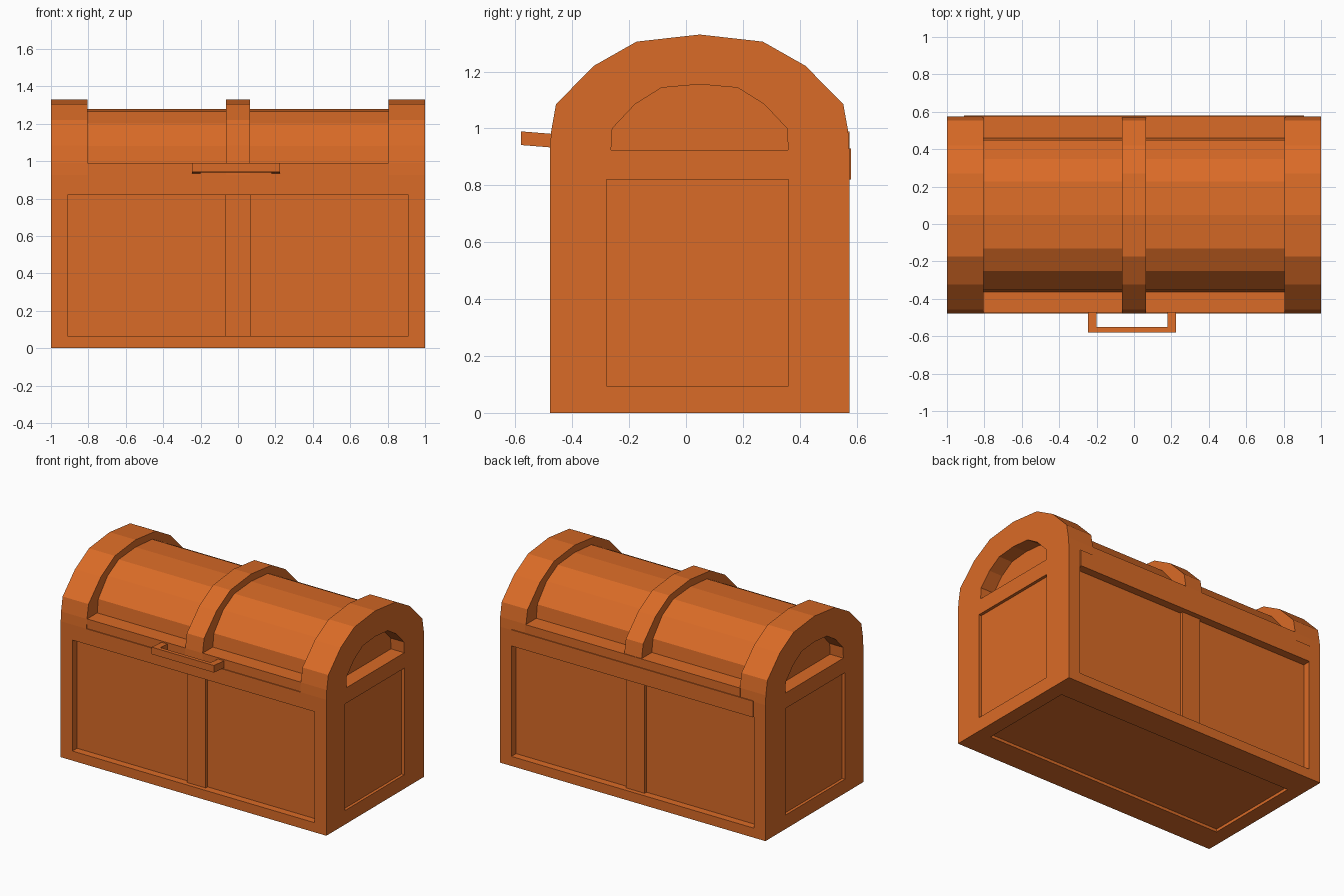
import bpy, bmesh
from mathutils import Vector

if "Cube" in bpy.data.objects:
    bpy.data.objects.remove(bpy.data.objects["Cube"], do_unlink=True)

wood = bpy.data.materials.new("orange_wood")
wood.use_nodes = True
COLOUR = (0.70, 0.147, 0.02, 1)
wood.diffuse_color = COLOUR
wood.node_tree.nodes["Principled BSDF"].inputs["Base Color"].default_value = COLOUR

MID = 0.048  # depth of the lid's centre line


def prism(name, points, vector):
    """Extrude a closed outline of 3D points along a vector."""
    bm = bmesh.new()
    face = bm.faces.new([bm.verts.new(p) for p in points])
    new = bmesh.ops.extrude_face_region(bm, geom=[face])["geom"]
    bmesh.ops.translate(bm, vec=vector,
                        verts=[v for v in new if isinstance(v, bmesh.types.BMVert)])
    bmesh.ops.recalc_face_normals(bm, faces=bm.faces)
    mesh = bpy.data.meshes.new(name)
    bm.to_mesh(mesh)
    bm.free()
    mesh.materials.append(wood)
    obj = bpy.data.objects.new(name, mesh)
    bpy.context.collection.objects.link(obj)
    return obj


def box(name, x, y, z):
    base = [(x[0], y[0], z[0]), (x[1], y[0], z[0]), (x[1], y[1], z[0]), (x[0], y[1], z[0])]
    return prism(name, base, Vector((0, 0, z[1] - z[0])))


def arch(name, half, x0, x1):
    """Mirror a half outline of (offset, height) and extrude it along x."""
    outline = half + [(-o, z) for o, z in reversed(half) if o]
    return prism(name, [(x0, MID + o, z) for o, z in outline], Vector((x1 - x0, 0, 0)))


def carve(target, cutter):
    """Cut a recess and discard the cutter."""
    mod = target.modifiers.new("recess", "BOOLEAN")
    mod.operation = "DIFFERENCE"
    mod.solver = "EXACT"
    mod.object = cutter
    bpy.context.view_layer.objects.active = target
    bpy.ops.object.modifier_apply(modifier=mod.name)
    bpy.data.objects.remove(cutter, do_unlink=True)


# Chest body with sunken panels on the front, back, ends and underside
FRONT, BACK, RIM = -0.478, 0.574, 0.925
body = box("chest_body", (-1, 1), (FRONT, BACK), (0, RIM))
for y in (FRONT, BACK):
    carve(body, box("cutter", (-0.912, 0.912), (y - 0.05, y + 0.05), (0.065, 0.82)))
for x in (-1, 1):
    carve(body, box("cutter", (x - 0.02, x + 0.02), (-0.28, 0.36), (0.095, 0.82)))
carve(body, box("cutter", (-0.9, 0.9), (-0.29, 0.385), (-0.02, 0.02)))

# Upright straps in the middle of the long panels
box("front_strap", (-0.07, 0.07), (FRONT + 0.03, FRONT + 0.06), (0.06, 0.825))
box("back_strap", (-0.07, 0.07), (BACK - 0.06, BACK - 0.03), (0.06, 0.825))

# Hinge rail along the back
box("hinge_rail", (-0.91, 0.91), (BACK - 0.01, 0.58), (0.82, 0.93))

# Lid: flat rail, faceted barrel and raised bands
box("lid_rail", (-0.81, 0.81), (-0.472, BACK), (RIM, 0.99))
barrel = [(-0.413, 0.98), (-0.40, 1.08), (-0.30, 1.20), (-0.18, 1.265), (0, 1.28)]
arch("lid_barrel", barrel, -0.81, 0.81)

band = [(-0.526, RIM), (-0.522, 0.99), (-0.505, 1.085), (-0.372, 1.22),
        (-0.222, 1.305), (0, 1.33)]
arch("lid_middle_band", band, -0.065, 0.065)

recess = [(-0.317, RIM), (-0.307, 1.0), (-0.227, 1.085), (-0.134, 1.143), (0, 1.155)]
for side, name in ((-1, "lid_right_end"), (1, "lid_left_end")):
    end = arch(name, band, side * 0.805, side)
    carve(end, arch("cutter", [(o, z - 0.1 if z == RIM else z) for o, z in recess],
                    side * 0.9, side * 1.1))

# Handle: a slightly tilted U-shaped pull on the front of the lid
pull = [(-0.245, -0.46), (-0.245, -0.58), (0.225, -0.58), (0.225, -0.46),
        (0.18, -0.46), (0.18, -0.55), (-0.2, -0.55), (-0.2, -0.46)]
prism("handle", [(x, y, 0.932 - (y + 0.46) * 0.08) for x, y in pull], Vector((0, 0, 0.048)))
